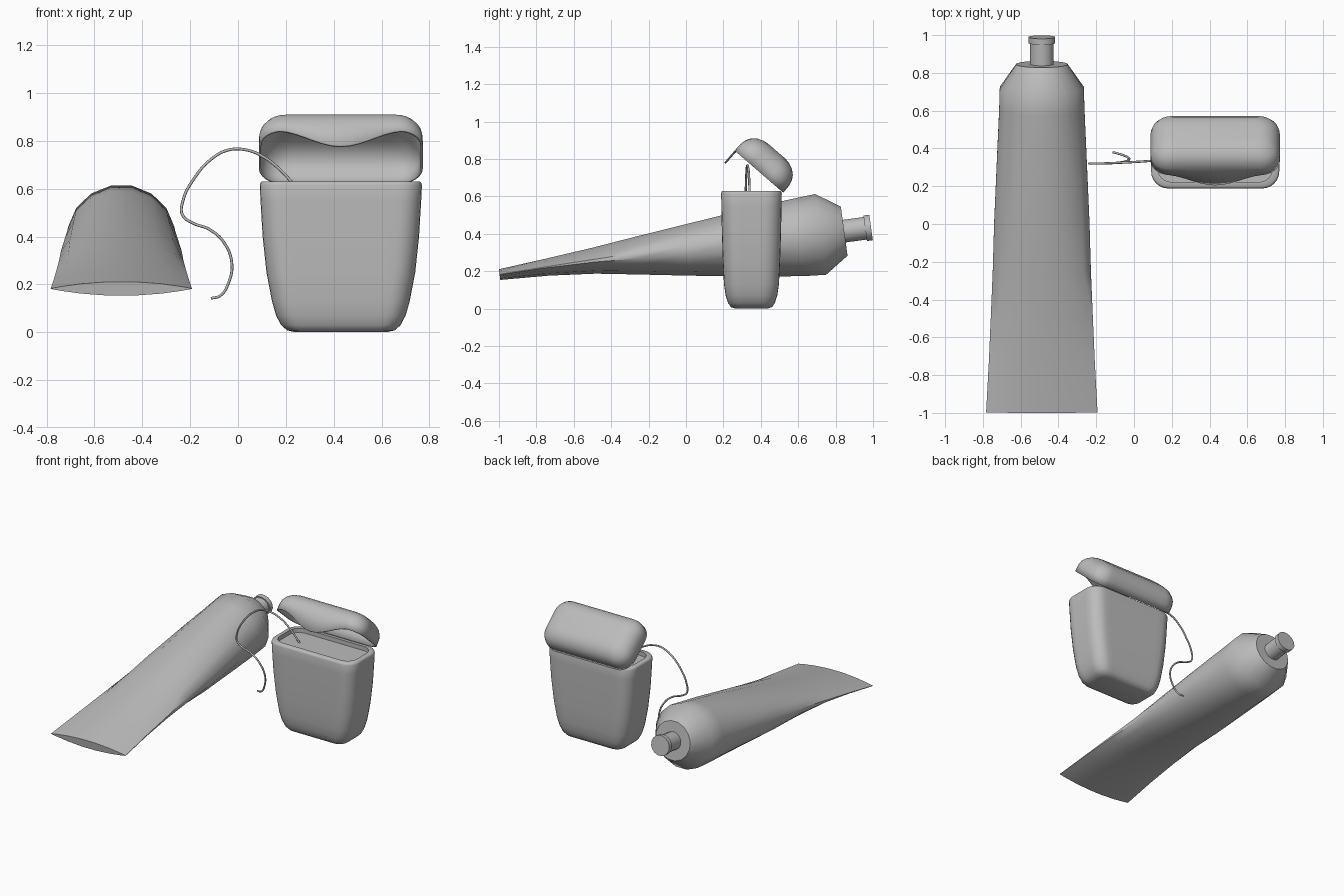
import bpy, bmesh, math
from mathutils import Vector

cube = bpy.data.objects.get("Cube")
if cube:
    bpy.data.objects.remove(cube, do_unlink=True)

grey = bpy.data.materials.new("plain grey")
grey.use_nodes = True
grey.diffuse_color = (0.5, 0.5, 0.5, 1)
grey.node_tree.nodes["Principled BSDF"].inputs["Base Color"].default_value = (0.5, 0.5, 0.5, 1)


def smooth(obj, angle):
    bpy.ops.object.select_all(action="DESELECT")
    obj.select_set(True)
    bpy.context.view_layer.objects.active = obj
    bpy.ops.object.shade_smooth_by_angle(angle=math.radians(angle))


def loft(name, rings, cap_start=True, angle=45):
    """Skin a list of closed rings that have equal point counts."""
    bm = bmesh.new()
    loops = [[bm.verts.new(p) for p in ring] for ring in rings]
    for a, b in zip(loops, loops[1:]):
        for i in range(len(a)):
            j = (i + 1) % len(a)
            bm.faces.new((a[i], a[j], b[j], b[i]))
    if cap_start:
        bm.faces.new(loops[0])
    bm.faces.new(loops[-1])
    bmesh.ops.recalc_face_normals(bm, faces=bm.faces)
    mesh = bpy.data.meshes.new(name)
    bm.to_mesh(mesh)
    bm.free()
    mesh.materials.append(grey)
    obj = bpy.data.objects.new(name, mesh)
    bpy.context.collection.objects.link(obj)
    smooth(obj, angle)
    return obj


def rounded_rect(hx, hy, r, arc=6, straight=12):
    corners = []
    for q, (sx, sy) in enumerate([(1, 1), (-1, 1), (-1, -1), (1, -1)]):
        c = Vector((sx * (hx - r), sy * (hy - r)))
        for i in range(arc + 1):
            t = math.pi / 2 * (q + i / arc)
            corners.append(c + r * Vector((math.cos(t), math.sin(t))))
    points = []
    for i, p in enumerate(corners):
        points.append(p)
        if i % (arc + 1) == arc:
            nxt = corners[(i + 1) % len(corners)]
            points += [p.lerp(nxt, k / straight) for k in range(1, straight)]
    return points


# Toothpaste tube: lens-shaped tail growing into a round shoulder and neck
TILT, SIDES = math.radians(7.8), 16
axis = Vector((0, math.cos(TILT), math.sin(TILT)))
up = Vector((0, -math.sin(TILT), math.cos(TILT)))
shoulder = Vector((-0.488, 0.72, 0.397))


def tube_ring(s, w, h, lift=0, roundness=1):
    ring = []
    for i in range(SIDES):
        t = 2 * math.pi * (i + 0.5) / SIDES
        v = math.sin(t)
        v *= roundness + (1 - roundness) * abs(v)
        p = shoulder + axis * s + up * (lift + h * v)
        p.x += w * math.cos(t) / math.cos(math.pi / SIDES)
        ring.append(p)
    return ring


stations = [
    (-1.73, 0.295, 0.03, 0.02, 0), (-1.47, 0.281, 0.048, 0.025, 0.15),
    (-1.22, 0.27, 0.072, 0.025, 0.4), (-0.98, 0.26, 0.105, 0.02, 0.75),
    (-0.72, 0.2525, 0.14, 0.013, 1), (-0.32, 0.235, 0.192, 0.005, 1),
    (-0.12, 0.226, 0.213, 0, 1), (0, 0.2225, 0.222, 0, 1),
    (0.127, 0.135, 0.135), (0.127, 0.062, 0.062), (0.24, 0.062, 0.062),
    (0.24, 0.07, 0.07), (0.272, 0.07, 0.07)]
loft("toothpaste_tube", [tube_ring(*s) for s in stations])

# Floss box: tapered rounded body with a recessed top
BOX_X, BOX_Y = 0.43, 0.35
levels = [
    (0, 0.19, 0.085, 0.05), (0.008, 0.225, 0.11, 0.06), (0.03, 0.25, 0.125, 0.07),
    (0.07, 0.271, 0.138, 0.08), (0.13, 0.288, 0.147, 0.085), (0.25, 0.311, 0.153, 0.09),
    (0.4, 0.327, 0.158, 0.09), (0.55, 0.336, 0.161, 0.09), (0.615, 0.339, 0.162, 0.09),
    (0.625, 0.336, 0.159, 0.09), (0.63, 0.33, 0.153, 0.085),
    (0.63, 0.305, 0.128, 0.075), (0.6, 0.305, 0.128, 0.075)]
loft("floss_box", [[(BOX_X + p.x, BOX_Y + p.y, z) for p in rounded_rect(hx, hy, r)]
                   for z, hx, hy, r in levels])

# Open lid: thin shell leaning back on its hinge, with a tongue on the front wall
HINGE = Vector((BOX_X, 0.52, 0.62))
forward = Vector((0, -0.756, 0.654))
outward = Vector((0, 0.654, 0.756))
HALF = 0.172


def lid_ring(w, inset):
    ring = []
    for p in rounded_rect(0.343 - inset, HALF - inset, 0.1 - inset * 0.5):
        depth = w
        if w == 0 and p.y > 0 and abs(p.x) < 0.27:
            depth -= 0.085 * math.cos(p.x / 0.27 * math.pi / 2) ** 2
        q = HINGE + forward * (HALF + p.y) + outward * depth
        q.x += p.x
        ring.append(q)
    return ring


lid = loft("floss_lid", [lid_ring(w, i) for w, i in [
    (0, 0), (0.05, 0.001), (0.08, 0.008), (0.105, 0.023),
    (0.128, 0.05), (0.14, 0.08), (0.145, 0.11)]], cap_start=False)
shell = lid.modifiers.new("thickness", "SOLIDIFY")
shell.thickness = 0.01
shell.offset = -1

# Floss thread: a thin looping strand
path = [
    (0.25, 0.34, 0.598), (0.17, 0.338, 0.685), (0.1, 0.335, 0.737), (0.03, 0.33, 0.763),
    (-0.04, 0.326, 0.762), (-0.11, 0.323, 0.725), (-0.18, 0.32, 0.648), (-0.23, 0.32, 0.55),
    (-0.232, 0.32, 0.49), (-0.19, 0.32, 0.457), (-0.12, 0.322, 0.43), (-0.06, 0.328, 0.377),
    (-0.026, 0.342, 0.29), (-0.04, 0.357, 0.205), (-0.075, 0.37, 0.152), (-0.112, 0.38, 0.142)]
curve = bpy.data.curves.new("floss_thread", "CURVE")
curve.dimensions = "3D"
curve.bevel_depth = 0.006
curve.bevel_resolution = 2
curve.resolution_u = 6
curve.use_fill_caps = True
spline = curve.splines.new("BEZIER")
spline.bezier_points.add(len(path) - 1)
for point, co in zip(spline.bezier_points, path):
    point.co = co
    point.handle_left_type = point.handle_right_type = "AUTO"
curve.materials.append(grey)
thread = bpy.data.objects.new("floss_thread", curve)
bpy.context.collection.objects.link(thread)
